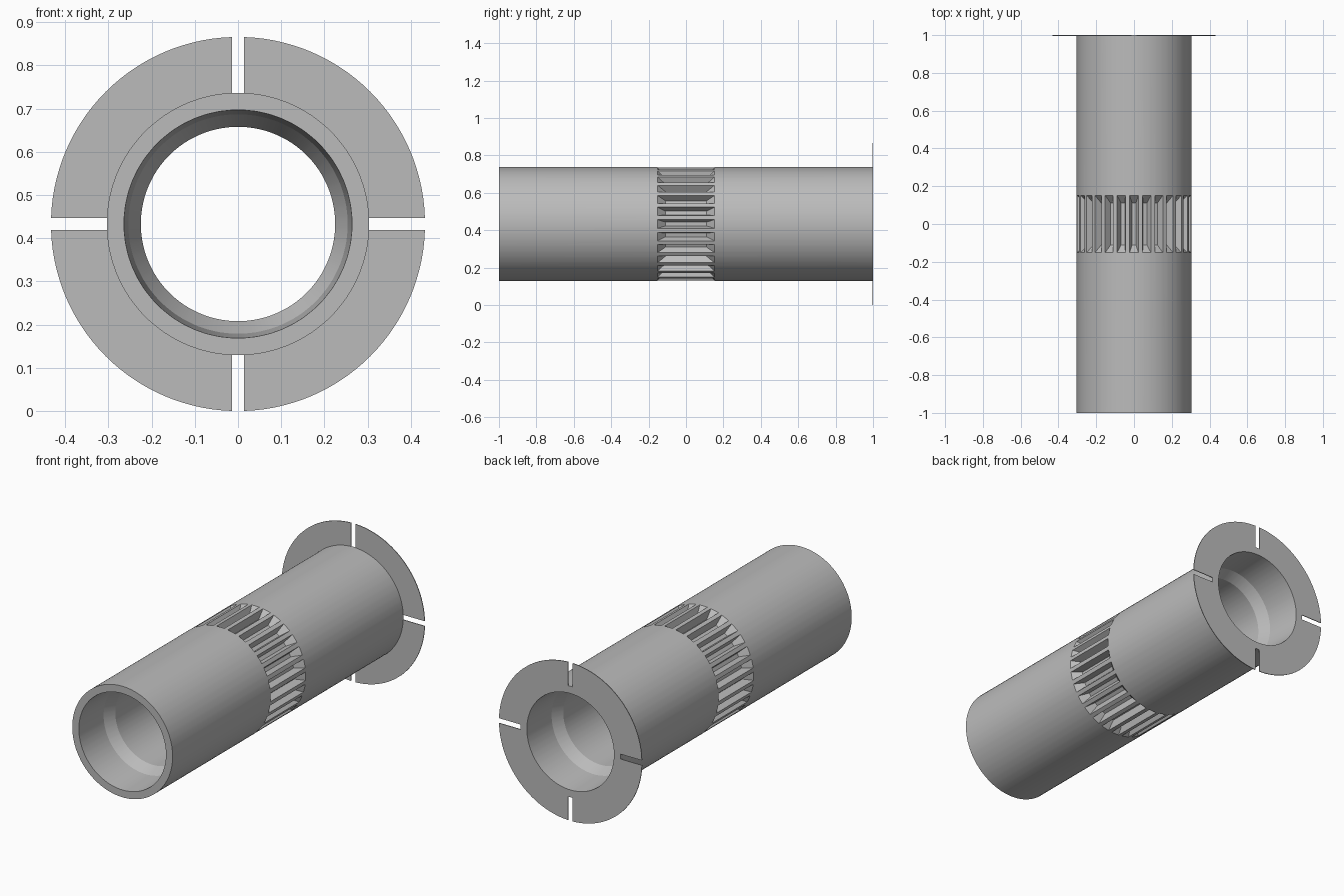
import bpy, bmesh, math
from math import cos, sin, pi

old = bpy.data.objects.get("Cube")
if old:
    bpy.data.objects.remove(old)

CZ = 0.433          # height of the sleeve axis
R = 0.304           # sleeve outer radius
FLANGE_R = 0.433
SLOT = 0.0135       # half width of a flange slot
TEETH = 28
DEPTH = 0.04        # groove depth
BAND, FLOOR = 0.152, 0.11   # half lengths of groove mouth and groove floor

grey = bpy.data.materials.new("plain grey")
grey.use_nodes = True
grey.diffuse_color = (0.5, 0.5, 0.5, 1)
grey.node_tree.nodes["Principled BSDF"].inputs["Base Color"].default_value = (0.5, 0.5, 0.5, 1)


def point(a, r, y):
    return (r * cos(a), y, CZ + r * sin(a))


def finish(bm, name):
    bmesh.ops.remove_doubles(bm, verts=bm.verts, dist=1e-5)
    bmesh.ops.recalc_face_normals(bm, faces=bm.faces)
    mesh = bpy.data.meshes.new(name)
    bm.to_mesh(mesh)
    bm.free()
    mesh.materials.append(grey)
    obj = bpy.data.objects.new(name, mesh)
    bpy.context.collection.objects.link(obj)
    bpy.ops.object.select_all(action='DESELECT')
    obj.select_set(True)
    bpy.context.view_layer.objects.active = obj
    bpy.ops.object.shade_smooth_by_angle(angle=math.radians(14))
    return obj


# Column angles: two groove edges and two floor edges per tooth pitch
pitch = 2 * pi / TEETH
steps = (-0.34, -0.17, 0.17, 0.34)
columns = [pi / 2 + pitch * (k + s) for k in range(TEETH) for s in steps]
count = len(columns)

# Sleeve: bore with a tapered seat at each end
end = [(-1, R), (-1, 0.264), (-0.8, 0.254), (-0.74, 0.225)]
inner = end + [(-y, r) for y, r in reversed(end)]
bm = bmesh.new()


def ring(y, r):
    return [bm.verts.new(point(a, r, y)) for a in columns]


def bridge(a, b):
    for i in range(count):
        j = (i + 1) % count
        bm.faces.new((a[i], a[j], b[j], b[i]))


rings = [ring(y, r) for y, r in inner]
for a, b in zip(rings, rings[1:]):
    bridge(a, b)
front, back = ring(-BAND, R), ring(BAND, R)
bridge(rings[0], front)
bridge(back, rings[-1])

# Toothed band: grooves with sloped sides and sloped ends
for k in range(TEETH):
    i = 4 * k
    e0, f0, f1, e1 = range(i, i + 4)
    nxt = (i + 4) % count
    floor = [bm.verts.new(point(columns[c], R - DEPTH, y))
             for c, y in ((f0, -FLOOR), (f1, -FLOOR), (f1, FLOOR), (f0, FLOOR))]
    a, b, c, d = floor
    bm.faces.new(floor)
    bm.faces.new((front[e0], a, d, back[e0]))
    bm.faces.new((b, front[e1], back[e1], c))
    for edge, p, q in ((front, a, b), (back, d, c)):
        bm.faces.new((edge[e0], edge[f0], p))
        bm.faces.new((edge[f0], edge[f1], q, p))
        bm.faces.new((edge[f1], edge[e1], q))
    bm.faces.new((front[e1], front[nxt], back[nxt], back[e1]))
finish(bm, "toothed_sleeve")

# Flange: four thin sectors separated by narrow slots
bm = bmesh.new()
SEG = 28
for q in range(4):
    rows = []
    for i in range(SEG + 1):
        pair = []
        for r in (R - 0.002, FLANGE_R):
            gap = math.asin(SLOT / r)
            a = q * pi / 2 + gap + (pi / 2 - 2 * gap) * i / SEG
            pair += [bm.verts.new(point(a, r, y)) for y in (0.996, 1)]
        rows.append(pair)
    for a, b in zip(rows, rows[1:]):
        for m, n in ((0, 1), (1, 3), (3, 2), (2, 0)):
            bm.faces.new((a[m], a[n], b[n], b[m]))
    for row in (rows[0], rows[-1]):
        bm.faces.new((row[0], row[1], row[3], row[2]))
finish(bm, "slotted_flange")
